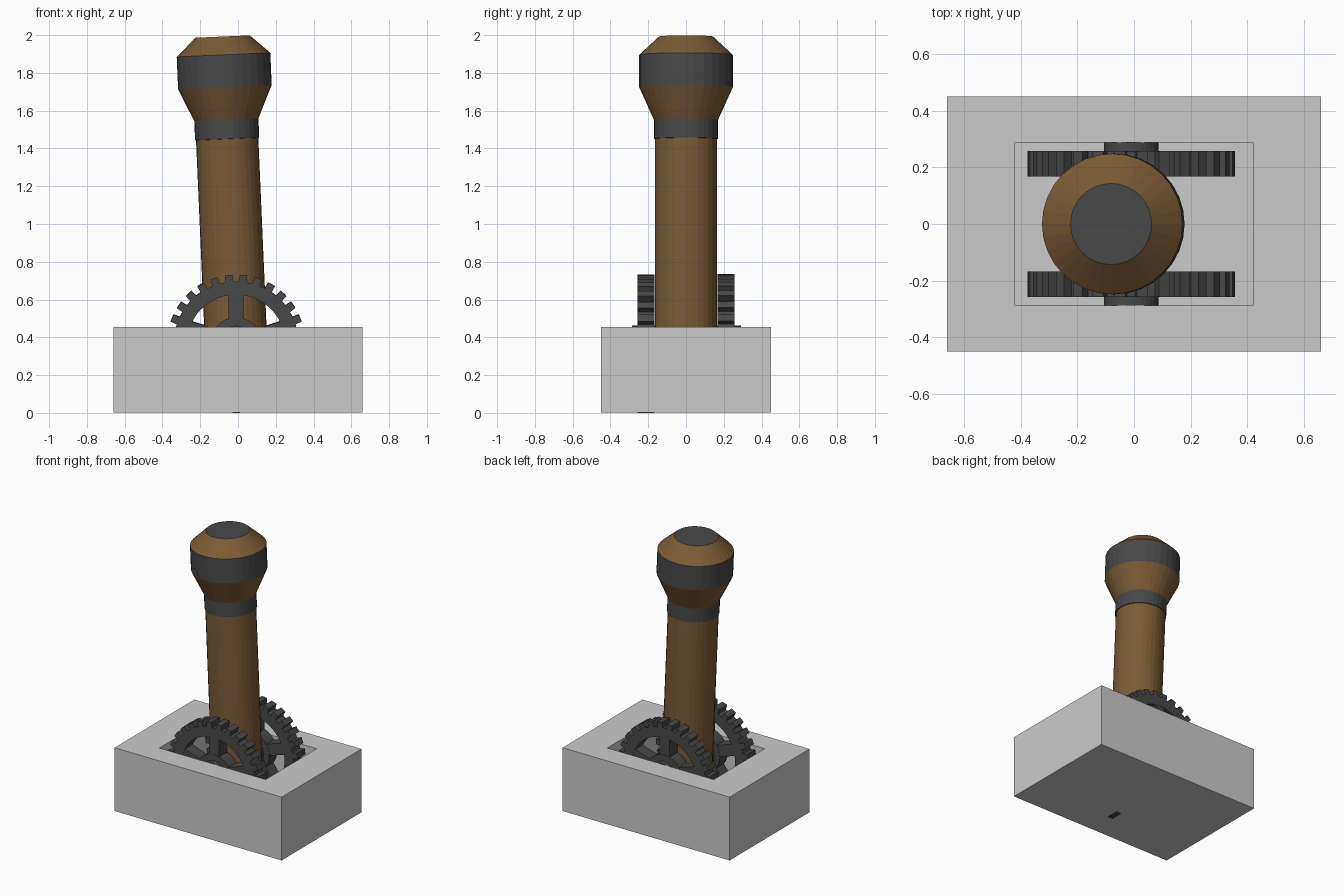
import bpy, bmesh
from math import sin, cos, pi, radians
from mathutils import Matrix, Vector

if "Cube" in bpy.data.objects:
    bpy.data.objects.remove(bpy.data.objects["Cube"])

PIVOT = Vector((-0.01, 0, 0.366))
TILT = radians(-2.5)


def material(name, rgb):
    m = bpy.data.materials.new(name)
    m.diffuse_color = (*rgb, 1)
    m.use_nodes = True
    m.node_tree.nodes["Principled BSDF"].inputs["Base Color"].default_value = m.diffuse_color
    return m


WOOD = material("brown_wood", (0.20, 0.105, 0.036))
IRON = material("dark_iron", (0.065, 0.065, 0.065))


def finish(name, bm, mats=()):
    bmesh.ops.recalc_face_normals(bm, faces=bm.faces)
    me = bpy.data.meshes.new(name)
    bm.to_mesh(me)
    bm.free()
    for m in mats:
        me.materials.append(m)
    ob = bpy.data.objects.new(name, me)
    bpy.context.collection.objects.link(ob)
    return ob


def cylinder_y(bm, r, y0, y1, sides):
    mat = Matrix.Translation((0, (y0 + y1) / 2, 0)) @ Matrix.Rotation(pi / 2, 4, 'X')
    bmesh.ops.create_cone(bm, cap_ends=True, segments=sides, radius1=r, radius2=r,
                          depth=y1 - y0, matrix=mat)


# Base block with a rectangular pocket sunk into the top
bm = bmesh.new()
bmesh.ops.create_cube(bm, size=1, matrix=Matrix.Translation((0, 0, 0.229)) @
                      Matrix.Diagonal((1.32, 0.90, 0.452, 1)))
top = max(bm.faces, key=lambda f: f.calc_center_median().z)
bmesh.ops.inset_region(bm, faces=[top], thickness=0.1)
for v in top.verts:
    v.co.x = 0.42 if v.co.x > 0 else -0.42
    v.co.y = 0.288 if v.co.y > 0 else -0.288
new = bmesh.ops.extrude_face_region(bm, geom=[top])["geom"]
for v in new:
    if isinstance(v, bmesh.types.BMVert):
        v.co.z = 0.05
if top.is_valid:
    bmesh.ops.delete(bm, geom=[top], context='FACES_ONLY')
finish("base_block", bm)


# Spoked gear wheels, one on each side of the lever
def gear(name, y0, y1, lift, teeth=29, spokes=5):
    bm = bmesh.new()
    pitch = 2 * pi / teeth
    rings = []
    for i in range(teeth):
        a = -pi / 2 + i * pitch
        for off, r in ((-0.30, 0.33), (-0.25, 0.366), (0.25, 0.366), (0.30, 0.33)):
            t = a + off * pitch
            rings.append([bm.verts.new((rad * cos(t), y, rad * sin(t)))
                          for rad, y in ((r, y0), (r, y1), (0.26, y1), (0.26, y0))])
    for p, q in zip(rings, rings[1:] + rings[:1]):
        for k in range(4):
            j = (k + 1) % 4
            bm.faces.new((p[k], p[j], q[j], q[k]))
    for i in range(spokes):
        rot = Matrix.Rotation(-2 * pi * i / spokes, 4, 'Y')
        bmesh.ops.create_cube(bm, size=1, matrix=rot @
                              Matrix.Translation((0, (y0 + y1) / 2, 0.185)) @
                              Matrix.Diagonal((0.08, y1 - y0 - 0.004, 0.17, 1)))
    cylinder_y(bm, 0.14, y0, y1, 32)
    ob = finish(name, bm, [IRON])
    ob.location = PIVOT + Vector((0, 0, lift))


gear("front_gear", -0.257, -0.167, 0)
gear("back_gear", 0.167, 0.257, 0.003)

# Axle through the gears and lever
bm = bmesh.new()
cylinder_y(bm, 0.096, -0.287, 0.29, 32)
finish("axle", bm, [IRON]).location = PIVOT

# Lever: lathed profile of (radius, height above pivot, material of the band above)
profile = [(0.165, -0.20, 0), (0.165, 1.085, 1), (0.170, 1.086, 1), (0.170, 1.187, 0),
           (0.248, 1.360, 1), (0.248, 1.531, 0), (0.143, 1.628, 1)]
SIDES = 32
bm = bmesh.new()
loops = [[bm.verts.new((r * cos(2 * pi * i / SIDES), r * sin(2 * pi * i / SIDES), z))
          for i in range(SIDES)] for r, z, _ in profile]
for n in range(len(loops) - 1):
    lo, hi = loops[n], loops[n + 1]
    for i in range(SIDES):
        j = (i + 1) % SIDES
        bm.faces.new((lo[i], lo[j], hi[j], hi[i])).material_index = profile[n][2]
bm.faces.new(loops[0])
bm.faces.new(loops[-1]).material_index = 1
lever = finish("lever_handle", bm, [WOOD, IRON])
lever.location = PIVOT
lever.rotation_euler.y = TILT
